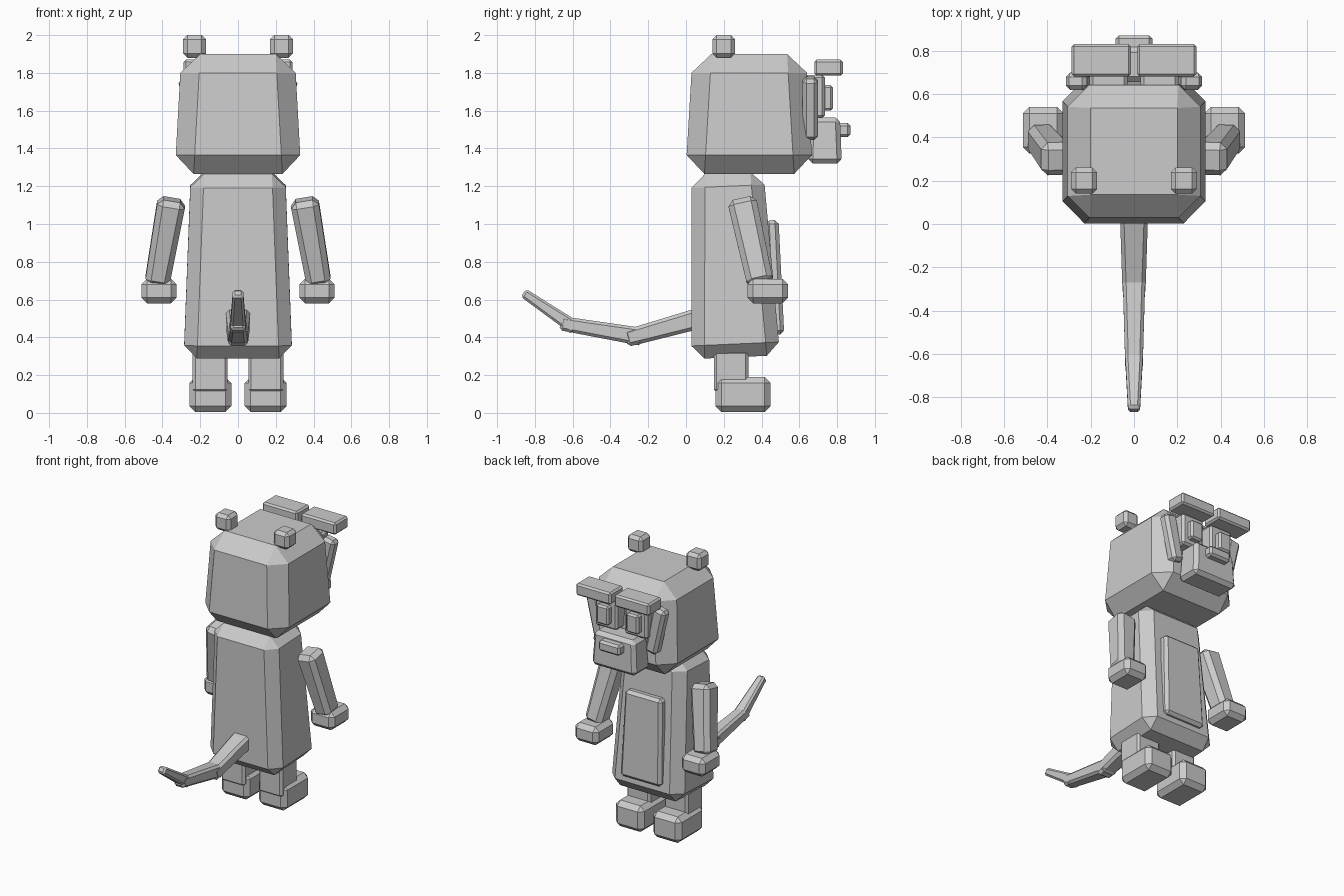
import bpy
from mathutils import Vector

fur = bpy.data.materials.new("plain grey")
fur.diffuse_color = (0.6, 0.6, 0.6, 1)


def block(name, p0, p1, size0, size1, bevel):
    """Chamfered tapered block running from p0 to p1 with end sizes (width, depth)."""
    p0, p1 = Vector(p0), Vector(p1)
    axis = (p1 - p0).normalized()
    side = (Vector((1, 0, 0)) - axis * axis.x).normalized()
    deep = axis.cross(side)
    verts = []
    for p, (w, d) in ((p0, size0), (p1, size1)):
        for sx, sy in ((-1, -1), (1, -1), (1, 1), (-1, 1)):
            verts.append(p + side * sx * w / 2 + deep * sy * d / 2)
    faces = [(3, 2, 1, 0), (4, 5, 6, 7)]
    faces += [(i, (i + 1) % 4, (i + 1) % 4 + 4, i + 4) for i in range(4)]
    mesh = bpy.data.meshes.new(name)
    mesh.from_pydata(verts, [], faces)
    mesh.materials.append(fur)
    obj = bpy.data.objects.new(name, mesh)
    bpy.context.collection.objects.link(obj)
    mod = obj.modifiers.new("chamfer", 'BEVEL')
    mod.width, mod.segments, mod.limit_method = bevel, 1, 'NONE'
    return obj


def box(name, x, y, z, bevel):
    """Upright chamfered box from ranges on each axis."""
    cx, cy = sum(x) / 2, sum(y) / 2
    size = (abs(x[1] - x[0]), y[1] - y[0])
    return block(name, (cx, cy, z[0]), (cx, cy, z[1]), size, size, bevel)


# Torso, belly panel and head
block("body", (0, 0.263, 0.295), (0, 0.22, 1.27), (0.575, 0.47), (0.5, 0.38), 0.07)
block("belly_panel", (0, 0.485, 0.415), (0, 0.455, 1.02), (0.32, 0.07), (0.29, 0.07), 0.02)
block("head", (0, 0.335, 1.265), (0, 0.335, 1.9), (0.67, 0.675), (0.60, 0.60), 0.1)

# Muzzle and nose
block("muzzle", (0, 0.735, 1.32), (0, 0.735, 1.565), (0.35, 0.18), (0.32, 0.16), 0.025)
box("nose", (-0.085, 0.085), (0.79, 0.87), (1.46, 1.535), 0.015)

# Paired parts
for s, tag in ((-1, "left"), (1, "right")):
    box(tag + "_ear", (s * 0.17, s * 0.29), (0.14, 0.26), (1.88, 2.0), 0.022)
    box(tag + "_brow", (s * 0.014, s * 0.288), (0.68, 0.83), (1.785, 1.87), 0.012)
    box(tag + "_eye", (s * 0.03, s * 0.205), (0.62, 0.735), (1.56, 1.79), 0.015)
    box(tag + "_pupil", (s * 0.07, s * 0.165), (0.71, 0.777), (1.60, 1.735), 0.012)
    block(tag + "_cheek", (s * 0.2, 0.658, 1.45), (s * 0.27, 0.658, 1.775),
          (0.09, 0.08), (0.1, 0.08), 0.02)
    block(tag + "_arm", (s * 0.43, 0.395, 0.68), (s * 0.35, 0.295, 1.13),
          (0.13, 0.14), (0.15, 0.155), 0.03)
    box(tag + "_hand", (s * 0.325, s * 0.512), (0.325, 0.54), (0.58, 0.71), 0.03)
    box(tag + "_leg", (s * 0.055, s * 0.24), (0.147, 0.33), (0.11, 0.33), 0.015)
    box(tag + "_foot", (s * 0.035, s * 0.258), (0.155, 0.448), (0.005, 0.19), 0.032)

# Tail in three tapering segments, curling upward
block("tail_base", (0, 0.06, 0.498), (0, -0.32, 0.393), (0.13, 0.11), (0.105, 0.09), 0.018)
block("tail_middle", (0, -0.23, 0.402), (0, -0.665, 0.475), (0.105, 0.095), (0.08, 0.075), 0.015)
block("tail_tip", (0, -0.585, 0.448), (0, -0.86, 0.635), (0.085, 0.075), (0.055, 0.05), 0.012)
